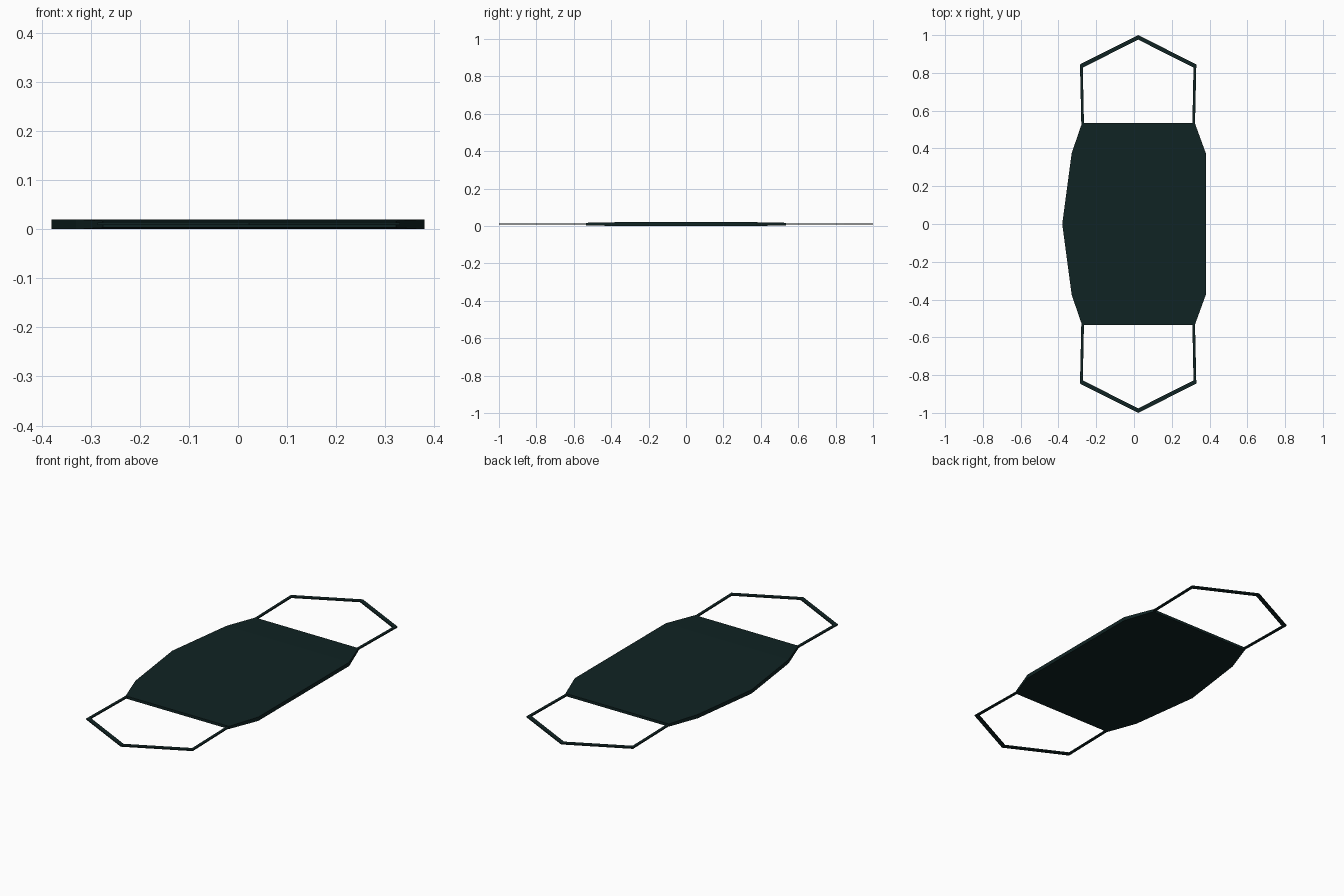
import bpy, bmesh

if "Cube" in bpy.data.objects:
    bpy.data.objects.remove(bpy.data.objects["Cube"])

fabric = bpy.data.materials.new("dark green fabric")
fabric.diffuse_color = (0.005, 0.017, 0.017, 1)
fabric.use_nodes = True
fabric.node_tree.nodes["Principled BSDF"].inputs["Base Color"].default_value = fabric.diffuse_color


def make_object(name, bm):
    bmesh.ops.recalc_face_normals(bm, faces=bm.faces)
    mesh = bpy.data.meshes.new(name)
    bm.to_mesh(mesh)
    bm.free()
    mesh.materials.append(fabric)
    obj = bpy.data.objects.new(name, mesh)
    bpy.context.collection.objects.link(obj)
    return obj


def loft(name, rings):
    """Join closed rings of points in order; cap both ends."""
    bm = bmesh.new()
    loops = [[bm.verts.new(p) for p in ring] for ring in rings]
    n = len(loops[0])
    for a, b in zip(loops, loops[1:]):
        for i in range(n):
            j = (i + 1) % n
            bm.faces.new((a[i], a[j], b[j], b[i]))
    bm.faces.new(loops[0])
    bm.faces.new(loops[-1])
    return make_object(name, bm)


# mask body: rows across the cloth (y, left x, right x, half thickness)
rows = [(-0.535, -0.275, 0.322, 0.007), (-0.375, -0.33, 0.38, 0.01),
        (0, -0.38, 0.38, 0.01),
        (0.375, -0.33, 0.38, 0.01), (0.535, -0.275, 0.322, 0.007)]
loft("mask_body", [[(l, y, 0.01 - t), (r, y, 0.01 - t),
                    (r, y, 0.01 + t), (l, y, 0.01 + t)]
                   for y, l, r, t in rows])

# ear loops: outer and inner corner of the strap at each bend
path = [((-0.279, 0.53), (-0.265, 0.53)), ((-0.286, 0.845), (-0.271, 0.828)),
        ((0.022, 1.0), (0.022, 0.976)),
        ((0.330, 0.845), (0.315, 0.828)), ((0.323, 0.53), (0.309, 0.53))]
for name, side in (("back_ear_loop", 1), ("front_ear_loop", -1)):
    loft(name, [[(ox, side * oy, 0.008), (ix, side * iy, 0.008),
                 (ix, side * iy, 0.014), (ox, side * oy, 0.014)]
                for (ox, oy), (ix, iy) in path])
